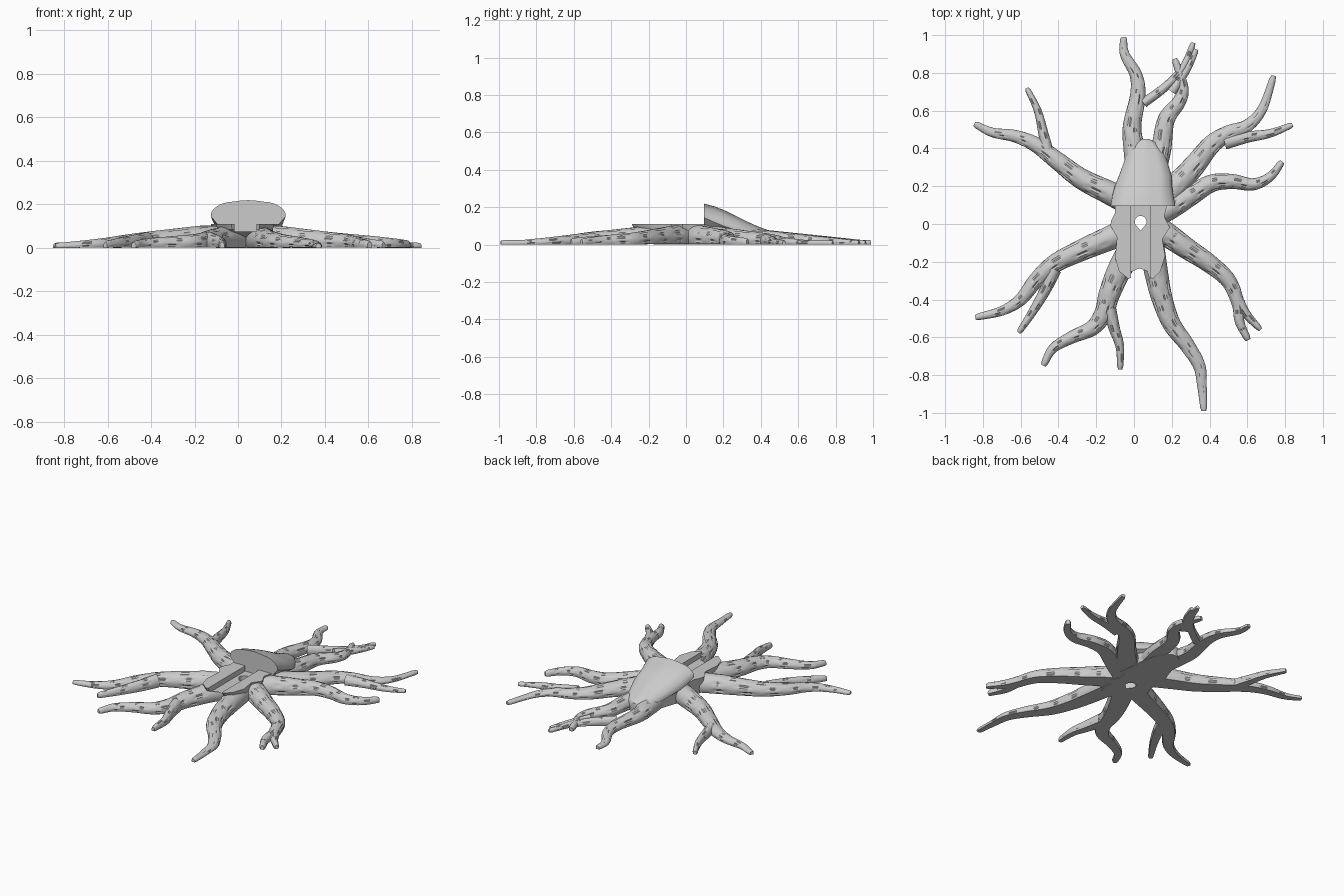
import bpy, bmesh, math, random
from mathutils import Vector

random.seed(4)
if "Cube" in bpy.data.objects:
    bpy.data.objects.remove(bpy.data.objects["Cube"], do_unlink=True)

grey = bpy.data.materials.new("plain grey")
grey.use_nodes = True
colour = (0.6, 0.6, 0.6, 1)
grey.diffuse_color = colour
grey.node_tree.nodes["Principled BSDF"].inputs["Base Color"].default_value = colour


def loft(name, rings):
    """Skin a row of closed rings and cap both ends."""
    bm = bmesh.new()
    rows = [[bm.verts.new(p) for p in ring] for ring in rings]
    for a, b in zip(rows, rows[1:]):
        for i in range(len(a)):
            j = (i + 1) % len(a)
            bm.faces.new((a[i], a[j], b[j], b[i]))
    bm.faces.new(rows[0])
    bm.faces.new(rows[-1])
    bmesh.ops.recalc_face_normals(bm, faces=bm.faces)
    mesh = bpy.data.meshes.new(name)
    bm.to_mesh(mesh)
    bm.free()
    mesh.materials.append(grey)
    ob = bpy.data.objects.new(name, mesh)
    bpy.context.collection.objects.link(ob)
    return ob


def prism(name, outline, low, high):
    return loft(name, [[(x, y, z) for x, y in outline] for z in (low, high)])


def spline(points, steps):
    """Smooth path through the given points."""
    p = [Vector(q) for q in points]
    p = [2 * p[0] - p[1]] + p + [2 * p[-1] - p[-2]]
    path = []
    for a, b, c, d in zip(p, p[1:], p[2:], p[3:]):
        for k in range(steps):
            t = k / steps
            path.append(b + (c - a) * t / 2 + (2 * a - 5 * b + 4 * c - d) * t * t / 2
                        + (3 * b - a - 3 * c + d) * t ** 3 / 2)
    return path + [p[-2]]


def finish(ob, cutters=()):
    """Apply the cuts, then shade smooth with sharp edges kept."""
    bpy.ops.object.select_all(action='DESELECT')
    bpy.context.view_layer.objects.active = ob
    ob.select_set(True)
    for cutter in cutters:
        mod = ob.modifiers.new("cut", 'BOOLEAN')
        mod.operation = 'DIFFERENCE'
        mod.solver = 'EXACT'
        mod.object = cutter
        bpy.ops.object.modifier_apply(modifier=mod.name)
    bpy.ops.object.shade_smooth_by_angle(angle=math.radians(40))


# Cutters: the lengthwise slot and the teardrop peg hole
slot = prism("slot_cutter", [(-.015, -.4), (.085, -.4), (.085, .1), (-.015, .1)], .076, .3)
drop = [(.035 + .031 * math.cos(math.radians(a)), .012 + .031 * math.sin(math.radians(a)))
        for a in range(-30, 211, 15)] + [(.035, -.036)]
hole = prism("hole_cutter", drop, -.1, .3)
cutters = (slot, hole)

SEGMENTS = 24


def root(name, points, base, tip=.017, cut=True):
    """Flat-bottomed tapering root with broken bark grooves."""
    path = spline(points, 8)
    last = len(path) - 1
    phase = [random.uniform(0, 6) for _ in range(SEGMENTS + 1)]
    rings = []
    for i, p in enumerate(path):
        along = (path[min(i + 1, last)] - path[max(i - 1, 0)]).normalized()
        side = Vector((along.y, -along.x))
        t = i / last
        width = base + (tip - base) * t ** 1.1
        far = min(max((p.length - .2) / .75, 0), 1)
        height = min(.102 - .078 * far, width * 2.1)
        if i == last:
            width, height = width * .7, height * .85
        ring = []
        for k in range(SEGMENTS + 1):
            a = math.radians(-30 + 240 * k / SEGMENTS)
            groove = k % 4 == 2 and math.sin(i * .75 + phase[k]) > -.1 and .15 < t < .93
            r = .88 if groove else 1
            q = p + side * (width * r * math.cos(a))
            ring.append((q.x, q.y, max(0, height * (.35 + .65 * r * math.sin(a)))))
        rings.append(ring)
    finish(loft(name, rings), cutters if cut else ())


# Main roots, from the hub outwards
root("back_right_middle_root", [(.03, .18), (0, .4), (-.01, .52), (.02, .68), (.01, .79),
                                (-.05, .9), (-.055, .99)], .062)
root("back_left_middle_root", [(.08, .18), (.14, .38), (.17, .55), (.24, .65), (.26, .73),
                               (.215, .875)], .062)
root("back_left_root", [(.08, .06), (.22, .2), (.32, .31), (.41, .42), (.5, .48), (.6, .52),
                        (.68, .61), (.74, .785)], .072)
root("left_root", [(.08, .03), (.2, .09), (.3, .15), (.41, .215), (.52, .225), (.63, .21),
                   (.72, .25), (.785, .33)], .066)
root("front_left_root", [(.08, 0), (.18, -.06), (.28, -.13), (.4, -.21), (.5, -.3),
                         (.55, -.42), (.56, -.52), (.605, -.615)], .07)
root("front_left_middle_root", [(.09, -.1), (.12, -.27), (.15, -.4), (.2, -.53), (.28, -.64),
                                (.345, -.75), (.36, -.86), (.37, -.99)], .068)
root("front_right_middle_root", [(0, -.1), (-.08, -.25), (-.13, -.37), (-.16, -.47),
                                 (-.22, -.55), (-.33, -.6), (-.43, -.66), (-.48, -.75)], .07)
root("front_right_root", [(0, -.02), (-.14, -.08), (-.28, -.14), (-.42, -.21), (-.52, -.3),
                          (-.6, -.4), (-.7, -.46), (-.84, -.495)], .07)
root("back_right_root", [(0, .1), (-.14, .17), (-.28, .24), (-.4, .33), (-.52, .42),
                         (-.63, .465), (-.75, .485), (-.845, .53)], .068)

# Thin side shoots
root("back_left_shoot", [(.48, .43), (.6, .46), (.72, .48), (.84, .525)], .036, .015, False)
root("back_middle_shoot", [(.05, .64), (.17, .73), (.26, .83), (.315, .96)], .026, .015, False)
root("back_middle_twin_shoot", [(.2, .7), (.28, .82), (.33, .925)], .026, .015, False)
root("front_left_shoot", [(.53, -.36), (.59, -.47), (.67, -.56)], .032, .015, False)
root("front_right_middle_shoot", [(-.13, -.45), (-.105, -.55), (-.075, -.65), (-.073, -.77)],
     .036, .015, False)
root("front_right_shoot", [(-.42, -.24), (-.47, -.35), (-.54, -.47), (-.61, -.575)],
     .036, .015, False)
root("back_right_shoot", [(-.46, .39), (-.48, .48), (-.51, .6), (-.567, .72)], .032, .014, False)

# Central platform, undercut towards the ground
outline = [(-.1, .12), (-.1, .06), (-.12, .02), (-.125, -.01), (-.09, -.07), (-.1, -.18),
           (-.08, -.25), (-.03, -.29), (.03, -.265), (.1, -.29), (.14, -.25), (.165, -.17),
           (.15, -.08), (.19, -.02), (.16, .04), (.18, .12)]
levels = ((0, .85, .6), (.05, .88, .68), (.085, .97, .96), (.11, 1, 1))
platform = loft("platform", [[(.035 + (x - .035) * sx, y * (sy if y < 0 else 1), z)
                              for x, y in outline] for z, sx, sy in levels])
finish(platform, cutters)

# Rear hump, sliced flat at the front: y, centre x, half width, widest height, top height
sections = [(.095, .047, .172, .145, .218), (.15, .047, .162, .12, .203),
            (.2, .05, .152, .1, .184), (.26, .06, .138, .08, .155),
            (.32, .062, .118, .06, .125), (.38, .062, .098, .05, .098),
            (.43, .06, .06, .04, .08), (.45, .06, .02, .03, .065)]
rings = []
for y, cx, half, mid, top in sections:
    ring = [(cx - half * .8, y, 0), (cx - half * .82, y, mid * .75)]
    for k in range(25):
        a = math.pi * (1 - k / 24)
        c, s = math.cos(a), math.sin(a)
        bump = 1 + .02 * math.sin(9 * a)
        ring.append((cx + half * math.copysign(abs(c) ** .85, c), y,
                     mid + (top - mid) * max(s, 0) ** .85 * bump))
    ring += [(cx + half * .82, y, mid * .75), (cx + half * .8, y, 0)]
    rings.append(ring)
# The channel and peg hole stop at the sliced face
finish(loft("rear_hump", rings), cutters[1:])

for cutter in cutters:
    cutter.hide_render = True
    cutter.hide_set(True)
